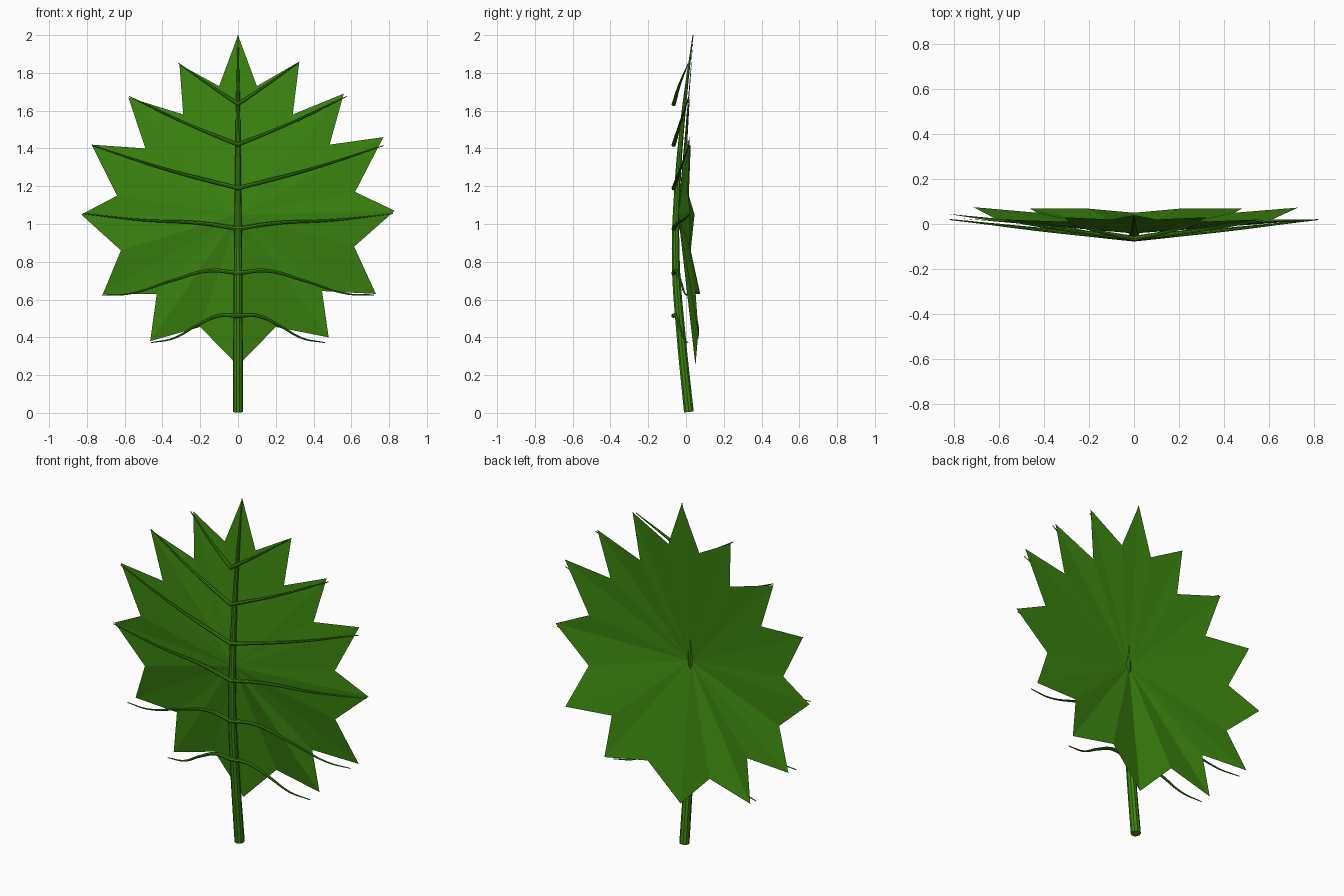
import bpy, bmesh

if "Cube" in bpy.data.objects:
    bpy.data.objects.remove(bpy.data.objects["Cube"])

green = bpy.data.materials.new("leaf green")
green.diffuse_color = (0.045, 0.24, 0.005, 1)
green.use_nodes = True
green.node_tree.nodes["Principled BSDF"].inputs["Base Color"].default_value = green.diffuse_color


def tube(name, pts, depth, res=2):
    """Smooth tapered tube through (x, y, z, radius factor) points."""
    cu = bpy.data.curves.new(name, 'CURVE')
    cu.dimensions = '3D'
    cu.bevel_depth = depth
    cu.bevel_resolution = res
    cu.resolution_u = 6
    cu.use_fill_caps = True
    sp = cu.splines.new('BEZIER')
    sp.bezier_points.add(len(pts) - 1)
    for bp, (x, y, z, r) in zip(sp.bezier_points, pts):
        bp.co = (x, y, z)
        bp.radius = r
        kind = 'VECTOR' if abs(x) < 1e-6 and name != "stem" else 'AUTO'
        bp.handle_left_type = bp.handle_right_type = kind
    ob = bpy.data.objects.new(name, cu)
    bpy.context.collection.objects.link(ob)
    cu.materials.append(green)
    bpy.ops.object.select_all(action='DESELECT')
    ob.select_set(True)
    bpy.context.view_layer.objects.active = ob
    bpy.ops.object.convert(target='MESH')
    bpy.ops.object.shade_smooth_by_angle()
    return ob


# Toothed blade: shallow dish fanned from a centre point
right = [(0.10, .02, 1.73), (0.325, .03, 1.86), (0.29, .01, 1.58), (0.56, .02, 1.69),
         (0.485, .005, 1.42), (0.77, .02, 1.46), (0.62, .01, 1.17), (0.83, .02, 1.07),
         (0.615, .02, 0.88), (0.73, .073, 0.63), (0.445, .05, 0.645), (0.48, .068, 0.40),
         (0.20, .068, 0.455)]
left = [(-0.10, .02, 1.73), (-0.31, .03, 1.845), (-0.29, .01, 1.58), (-0.58, .02, 1.67),
        (-0.49, .005, 1.40), (-0.775, .025, 1.42), (-0.64, .015, 1.15), (-0.83, .045, 1.05),
        (-0.62, .025, 0.86), (-0.715, .075, 0.63), (-0.43, .05, 0.63), (-0.465, .07, 0.38),
        (-0.20, .068, 0.455)]
ring = [(0, .04, 2.0)] + right + [(0, .05, 0.25)] + left[::-1]
bm = bmesh.new()
centre = bm.verts.new((0, -0.042, 1.05))
vs = [bm.verts.new(p) for p in ring]
for i, v in enumerate(vs):
    bm.faces.new((centre, vs[(i + 1) % len(vs)], v))
bm.normal_update()
if sum(f.normal.y for f in bm.faces) > 0:
    bmesh.ops.reverse_faces(bm, faces=bm.faces[:])
me = bpy.data.meshes.new("blade")
bm.to_mesh(me)
bm.free()
me.materials.append(green)
bpy.context.collection.objects.link(bpy.data.objects.new("blade", me))

# Stem and midrib, bowed forward and tapering to the tip
tube("stem", [(0, .015, 0.005, 1), (0, -.025, 0.4, .93), (0, -.054, 0.8, .82),
              (0, -.045, 1.2, .62), (0, -.012, 1.6, .42), (0, .037, 2.0, .1)], 0.027, 3)

# Side veins: one mirrored tube per pair
veins = [
    [(0, -.065, 1.635), (.15, -.035, 1.735), (.315, .012, 1.85)],
    [(0, -.065, 1.42), (.28, -.03, 1.535), (.575, .015, 1.675)],
    [(0, -.065, 1.19), (.4, -.028, 1.295), (.77, .015, 1.415)],
    [(0, -.065, 0.975), (.2, -.045, 1.005), (.5, -.015, 1.02), (.82, .02, 1.055)],
    [(0, -.066, 0.74), (.15, -.052, 0.753), (.35, -.03, 0.70), (.58, -.005, 0.63),
     (.72, .01, 0.625)],
    [(0, -.066, 0.515), (.1, -.055, 0.515), (.22, -.035, 0.462), (.34, -.012, 0.395),
     (.46, .01, 0.372)],
]
for i, half in enumerate(veins):
    end = half[-1][0]
    pts = [(x, y, z, 1 - 0.8 * x / end) for x, y, z in half]
    tube(f"vein_pair_{i + 1}", [(-x, y, z, r) for x, y, z, r in pts[:0:-1]] + pts, 0.012)
